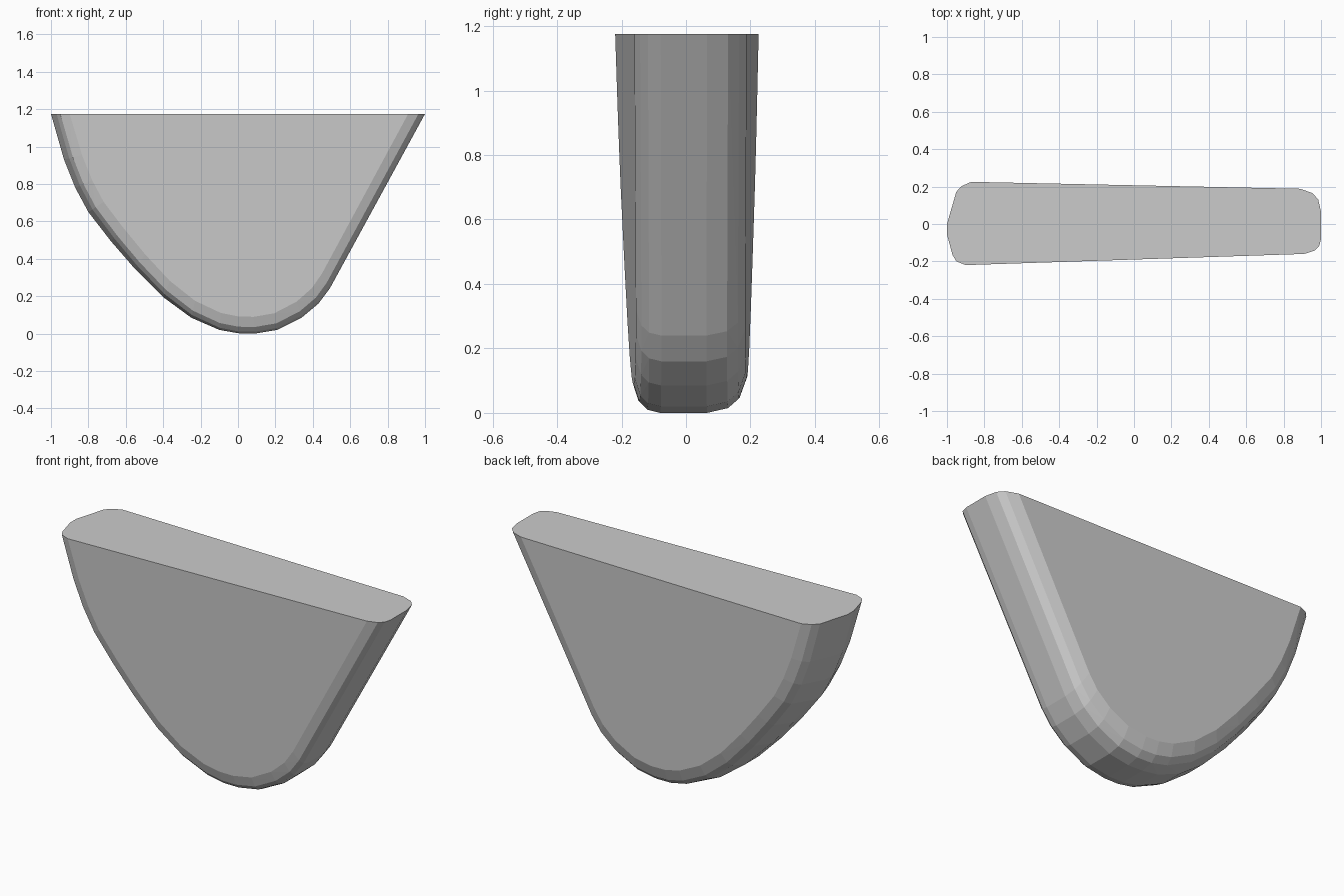
import bpy, bmesh
from mathutils import Vector

if "Cube" in bpy.data.objects:
    bpy.data.objects.remove(bpy.data.objects["Cube"])

TOP = 1.175

# Front outline: left rim, round the keel, up the straight right edge
outline = [(-1, TOP), (-0.93, 0.93), (-0.87, 0.78), (-0.8, 0.65), (-0.68, 0.495),
           (-0.55, 0.345), (-0.4, 0.195), (-0.25, 0.085), (-0.1, 0.02), (0.0, 0.002),
           (0.09, 0.0), (0.21, 0.02), (0.34, 0.085), (0.43, 0.16), (0.49, 0.24),
           (1, TOP)]

# Edge rounding as (inset, fraction of half thickness), left end and elsewhere
left_edge = [(0.1, -1), (0.05, -0.9), (0.03, -0.75), (0, -0.25),
             (0, 0), (0.05, 0.76), (0.08, 0.9), (0.13, 1)]
main_edge = [(0.09, -1), (0.035, -0.9), (0.01, -0.75), (0, -0.5),
             (0, 0.35), (0.015, 0.7), (0.045, 0.88), (0.11, 1)]


def face_y(x, z, side):
    """Tapered front (-1) and back (1) face positions."""
    drop = TOP - z
    if side < 0:
        return -0.19 + 0.033 * x + 0.023 * drop
    return 0.207 - 0.021 * x - 0.016 * drop


# Wedge body: rounded edge sections joined as a convex solid
bm = bmesh.new()
centre = Vector((0, TOP))
for x, z in outline:
    p = Vector((x, z))
    inward = (centre - p).normalized()
    w = min(1, max(0, -x))
    for (d0, f0), (d1, f1) in zip(left_edge, main_edge):
        d = d0 * w + d1 * (1 - w)
        f = f0 * w + f1 * (1 - w)
        q = p + inward * d
        bm.verts.new((q.x, abs(f) * face_y(q.x, q.y, f), q.y))

hull = bmesh.ops.convex_hull(bm, input=bm.verts)
unused = [v for v in bm.verts if not v.link_faces]
bmesh.ops.delete(bm, geom=unused, context='VERTS')
bmesh.ops.dissolve_limit(bm, angle_limit=0.01, verts=bm.verts, edges=bm.edges)
bmesh.ops.recalc_face_normals(bm, faces=bm.faces)

mesh = bpy.data.meshes.new("wedge_body")
bm.to_mesh(mesh)
bm.free()
body = bpy.data.objects.new("wedge_body", mesh)
bpy.context.collection.objects.link(body)
